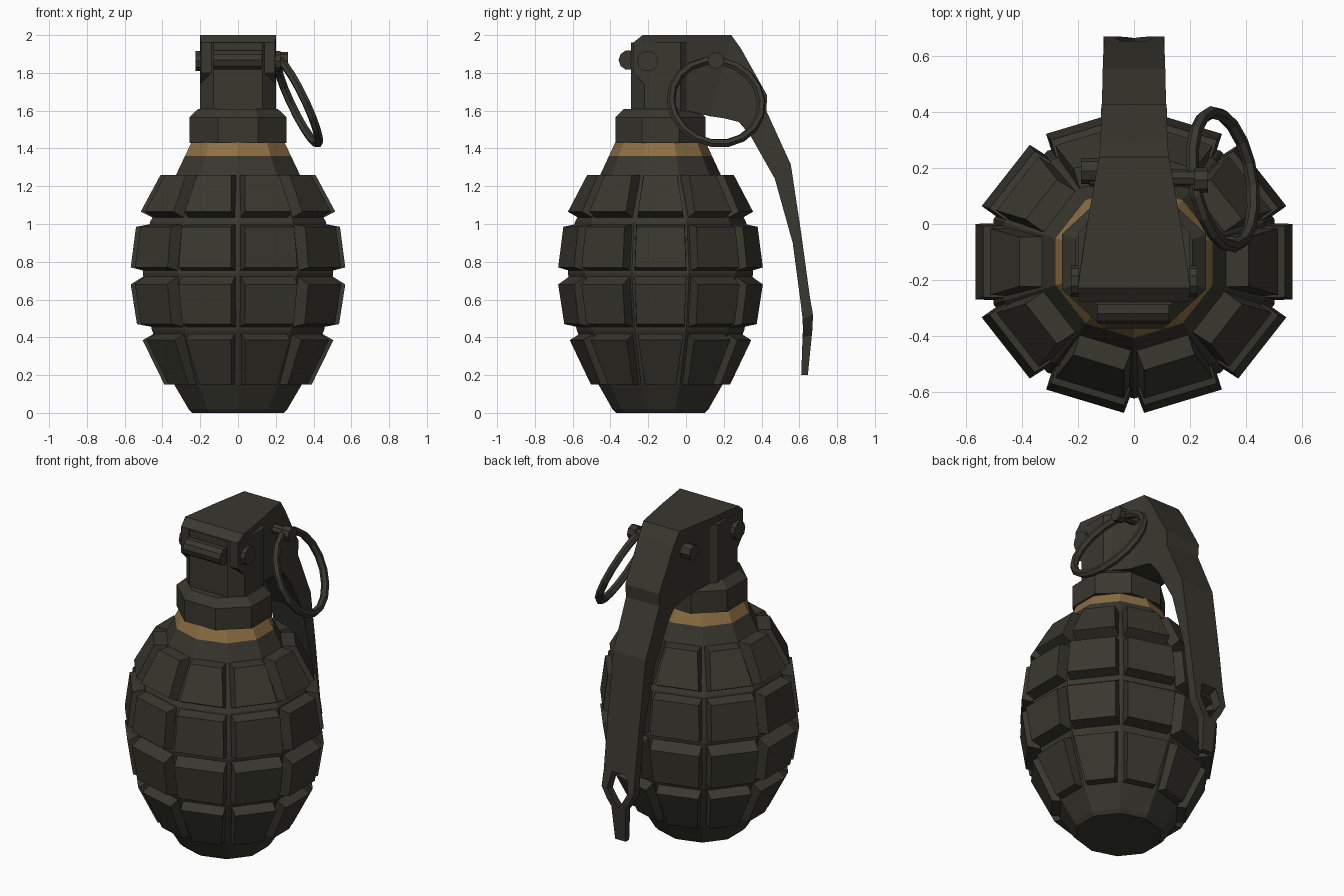
import bpy, bmesh, math
from mathutils import Vector, Matrix

if "Cube" in bpy.data.objects:
    bpy.data.objects.remove(bpy.data.objects["Cube"])

CY, SY = -0.135, 0.925          # body axis and slight squash in depth
N = 10                          # columns of blocks


def material(name, rgb):
    m = bpy.data.materials.new(name)
    m.diffuse_color = (*rgb, 1)
    m.use_nodes = True
    m.node_tree.nodes["Principled BSDF"].inputs["Base Color"].default_value = m.diffuse_color
    return m


OLIVE = material("dark olive", (0.040, 0.038, 0.028))
TAN = material("tan band", (0.27, 0.16, 0.06))


def finish(bm, name, mats=(OLIVE,)):
    bmesh.ops.recalc_face_normals(bm, faces=bm.faces)
    me = bpy.data.meshes.new(name)
    bm.to_mesh(me)
    bm.free()
    ob = bpy.data.objects.new(name, me)
    for m in mats:
        me.materials.append(m)
    bpy.context.collection.objects.link(ob)
    return ob


def skin(bm, rings):
    """Join rings of points with quads and cap both ends."""
    vs = [[bm.verts.new(p) for p in r] for r in rings]
    n = len(vs[0])
    for a, b in zip(vs, vs[1:]):
        for i in range(n):
            j = (i + 1) % n
            bm.faces.new((a[i], a[j], b[j], b[i]))
    bm.faces.new(vs[0])
    bm.faces.new(vs[-1])


def polygon(r, z, n, start):
    return [Vector((r * math.cos(start + i * math.tau / n),
                    CY + SY * r * math.sin(start + i * math.tau / n), z)) for i in range(n)]


def rod(name, x0, x1, y, z, r, n=10):
    bm = bmesh.new()
    skin(bm, [[(x, y + r * math.cos(i * math.tau / n), z + r * math.sin(i * math.tau / n))
               for i in range(n)] for x in (x0, x1)])
    return finish(bm, name)


# Core with groove floors; the band at the top is tan
bm = bmesh.new()
core = [(0, .255), (.02, .275), (.15, .355), (.44, .48), (.74, .53), (1.01, .49),
        (1.26, .345), (1.36, .295), (1.44, .255)]
skin(bm, [polygon(r, z, N, -math.pi / 2) for z, r in core])
for f in bm.faces:
    if 1.36 < f.calc_center_median().z < 1.439:
        f.material_index = 1
finish(bm, "body_core", (OLIVE, TAN))

# Four rows of raised blocks: base z, outer z, apothem (bottom) then (top)
rows = [(.15, .15, .39, .385, .505, .43),
        (.455, .47, .535, .68, .568, .73),
        (.75, .77, .568, .985, .54, 1.0),
        (1.025, 1.065, .515, 1.26, .41, 1.26)]
T = math.tan(math.pi / N)
bm = bmesh.new()
for k in range(N):
    a = k * math.tau / N
    c, s = math.cos(a), math.sin(a)

    def place(r, w, z):
        return (r * c - w * s, CY + SY * (r * s + w * c), z)

    for zb0, zo0, r0, zo1, r1, zb1 in rows:
        b0, b1 = r0 - .08, r1 - .08
        wb0, wb1 = b0 * T - .01, b1 * T - .01
        w0, w1 = r0 * T - .038, r1 * T - .038
        skin(bm, [
            [place(b0, -wb0, zb0), place(b0, wb0, zb0), place(b1, wb1, zb1), place(b1, -wb1, zb1)],
            [place(r0, -w0, zo0), place(r0, w0, zo0), place(r1, w1, zo1), place(r1, -w1, zo1)]])
finish(bm, "body_blocks")

# Octagonal collar
bm = bmesh.new()
k8 = 1 / math.cos(math.pi / 8)
skin(bm, [polygon(r * k8, z, 8, math.pi / 8)
          for z, r in [(1.43, .258), (1.565, .258), (1.61, .21)]])
finish(bm, "collar")

# Neck: box with chamfered corners
bm = bmesh.new()
x, y0, y1, c = .2, -.29, .04, .07
outline = [(-x + c, y0), (x - c, y0), (x, y0 + c), (x, y1 - c),
           (x - c, y1), (-x + c, y1), (-x, y1 - c), (-x, y0 + c)]
skin(bm, [[(px, py, z) for px, py in outline] for z in (1.58, 1.96)])
finish(bm, "neck")


# Lever: side stations (outer y, z, inner y, z, inner x, outer x)
def loft(bm, stations):
    skin(bm, [[(xa, oy, oz), (xb, oy, oz), (xb, iy, iz), (xa, iy, iz)]
              for oy, oz, iy, iz, xa, xb in stations])


bm = bmesh.new()
upper = [(-.28, 1.96, -.28, 1.80, .195), (-.23, 2.0, -.20, 1.72, .202),
         (0, 2.0, 0, 1.60, .168), (.24, 2.0, .13, 1.57, .125),
         (.29, 1.93, .20, 1.56, .12), (.43, 1.68, .28, 1.54, .117),
         (.425, 1.60, .34, 1.47, .115), (.555, 1.315, .47, 1.24, .112),
         (.61, .95, .565, .90, .11), (.655, .62, .605, .60, .107)]
loft(bm, [(*p[:4], -p[4], p[4]) for p in upper])
for side in (-1, 1):
    prong = [(.655, .62, .605, .60, .05, .107), (.672, .52, .617, .50, .072, .11),
             (.670, .45, .619, .44, .03, .075), (.666, .41, .617, .40, 0, .048)]
    loft(bm, [(*p[:4], side * p[4], side * p[5]) for p in prong])
loft(bm, [(.666, .41, .617, .40, -.048, .048), (.645, .20, .61, .20, -.036, .036)])
finish(bm, "lever")

# Hinge roll, hinge pin and safety pin
rod("front_roll", -.13, .125, -.305, 1.868, .052)
rod("hinge_pin", -.226, .226, -.204, 1.862, .056)
rod("safety_pin", -.16, .265, .165, 1.865, .03, 8)
rod("safety_pin_head", -.19, -.12, .19, 1.865, .047, 8)
rod("safety_pin_eye", .215, .265, .158, 1.865, .045, 8)

# Pull ring hanging at a tilt
bm = bmesh.new()
u = Vector((-.17, .985, 0)).normalized()
v = Vector((.43, .0, -.9))
v = (v - u * v.dot(u)).normalized()
w = u.cross(v)
S, M, R, r = 18, 6, .243, .023
center = Vector((.318, .16, 1.645))
vs = []
for i in range(S):
    t = i * math.tau / S
    d = u * math.cos(t) + v * math.sin(t)
    vs.append([bm.verts.new(center + d * (R + r * math.cos(p * math.tau / M))
                            + w * r * math.sin(p * math.tau / M)) for p in range(M)])
for i in range(S):
    for j in range(M):
        a, b, j2 = vs[i], vs[(i + 1) % S], (j + 1) % M
        bm.faces.new((a[j], a[j2], b[j2], b[j]))
finish(bm, "pull_ring")
